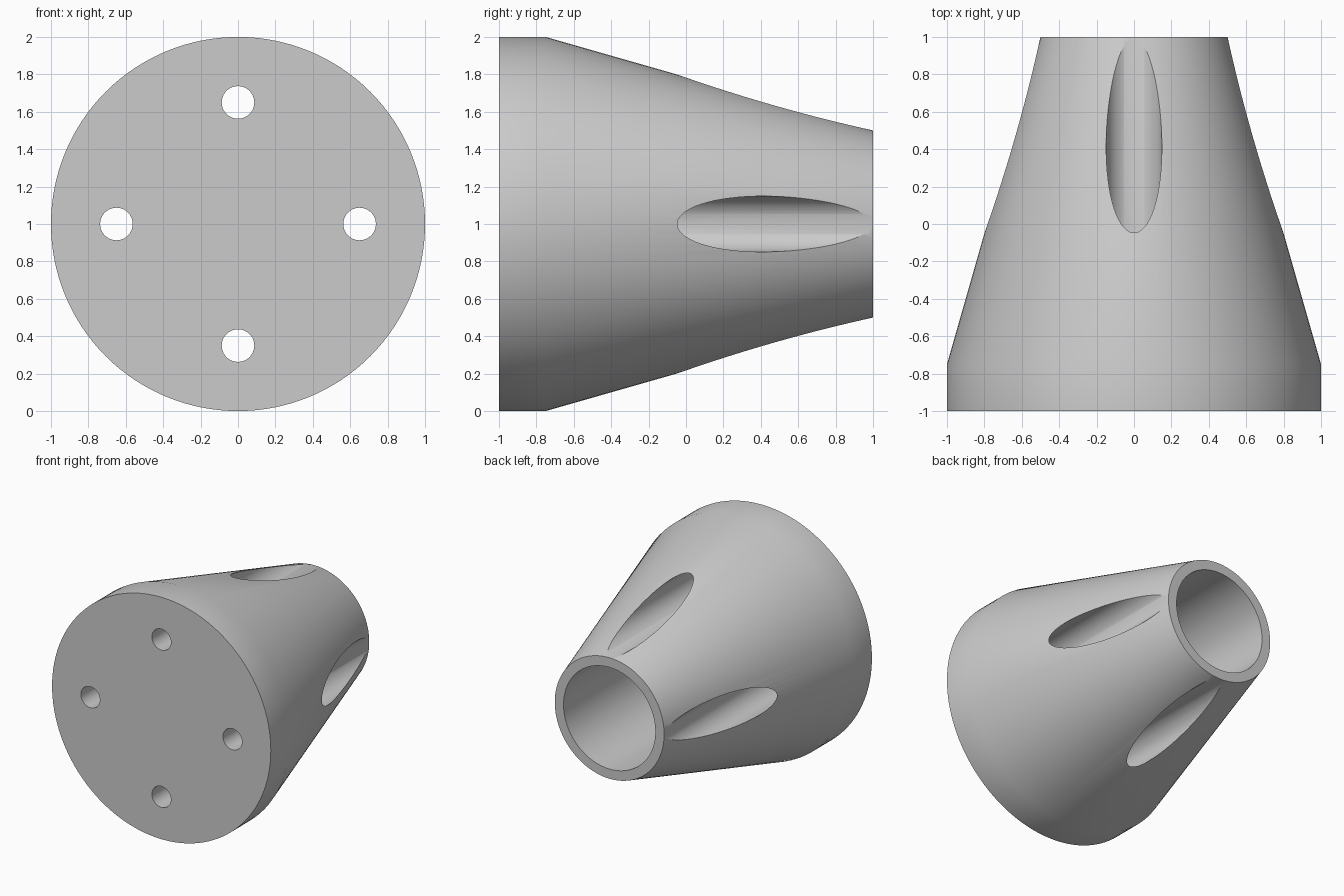
import bpy, bmesh, math
from mathutils import Vector, Matrix

default = bpy.data.objects.get("Cube")
if default:
    bpy.data.objects.remove(default, do_unlink=True)

grey = bpy.data.materials.new("plain grey")
grey.use_nodes = True
colour = (0.6, 0.6, 0.6, 1)
grey.diffuse_color = colour
grey.node_tree.nodes["Principled BSDF"].inputs["Base Color"].default_value = colour


def lathe(name, profile, centres, steps):
    """Turn a (radius, y) profile about the y direction at each centre."""
    bm = bmesh.new()
    for centre in centres:
        verts = [bm.verts.new((r, y, 0)) for r, y in profile]
        edges = [bm.edges.new(pair) for pair in zip(verts, verts[1:])]
        before = set(bm.verts) - set(verts)
        bmesh.ops.spin(bm, geom=verts + edges, cent=(0, 0, 0), axis=(0, 1, 0),
                       angle=math.tau, steps=steps, use_duplicate=False)
        new = [v for v in bm.verts if v not in before]
        bmesh.ops.remove_doubles(bm, verts=new, dist=1e-4)
        new = [v for v in bm.verts if v not in before]
        bmesh.ops.translate(bm, verts=new, vec=centre)
    bmesh.ops.recalc_face_normals(bm, faces=bm.faces)
    mesh = bpy.data.meshes.new(name)
    bm.to_mesh(mesh)
    bm.free()
    mesh.materials.append(grey)
    obj = bpy.data.objects.new(name, mesh)
    bpy.context.collection.objects.link(obj)
    return obj


# Tapered body with a flange at the front and a blind bore from the back
flange_y = -0.75
body = lathe("tapered_body",
             [(0, -1), (1, -1), (1, flange_y), (0.5, 1),
              (0.42, 1), (0.42, flange_y), (0, flange_y)],
             [Vector((0, 0, 1))], 128)

# Four stepped bolt holes: narrow through the flange, wide out through the taper
centres = [Vector((0, 0, 1)) + Matrix.Rotation(i * math.pi / 2, 3, "Y") @ Vector((0.65, 0, 0))
           for i in range(4)]
cutter = lathe("bolt_hole_cutter",
               [(0, -1.1), (0.087, -1.1), (0.087, flange_y),
                (0.149, flange_y), (0.149, 1.1), (0, 1.1)],
               centres, 64)
cutter.hide_render = True

bpy.ops.object.select_all(action="DESELECT")
body.select_set(True)
bpy.context.view_layer.objects.active = body
cut = body.modifiers.new("bolt holes", "BOOLEAN")
cut.operation = "DIFFERENCE"
cut.solver = "EXACT"
cut.object = cutter
bpy.ops.object.modifier_apply(modifier=cut.name)
bpy.data.objects.remove(cutter, do_unlink=True)

bpy.ops.object.shade_smooth_by_angle(angle=math.radians(30))
